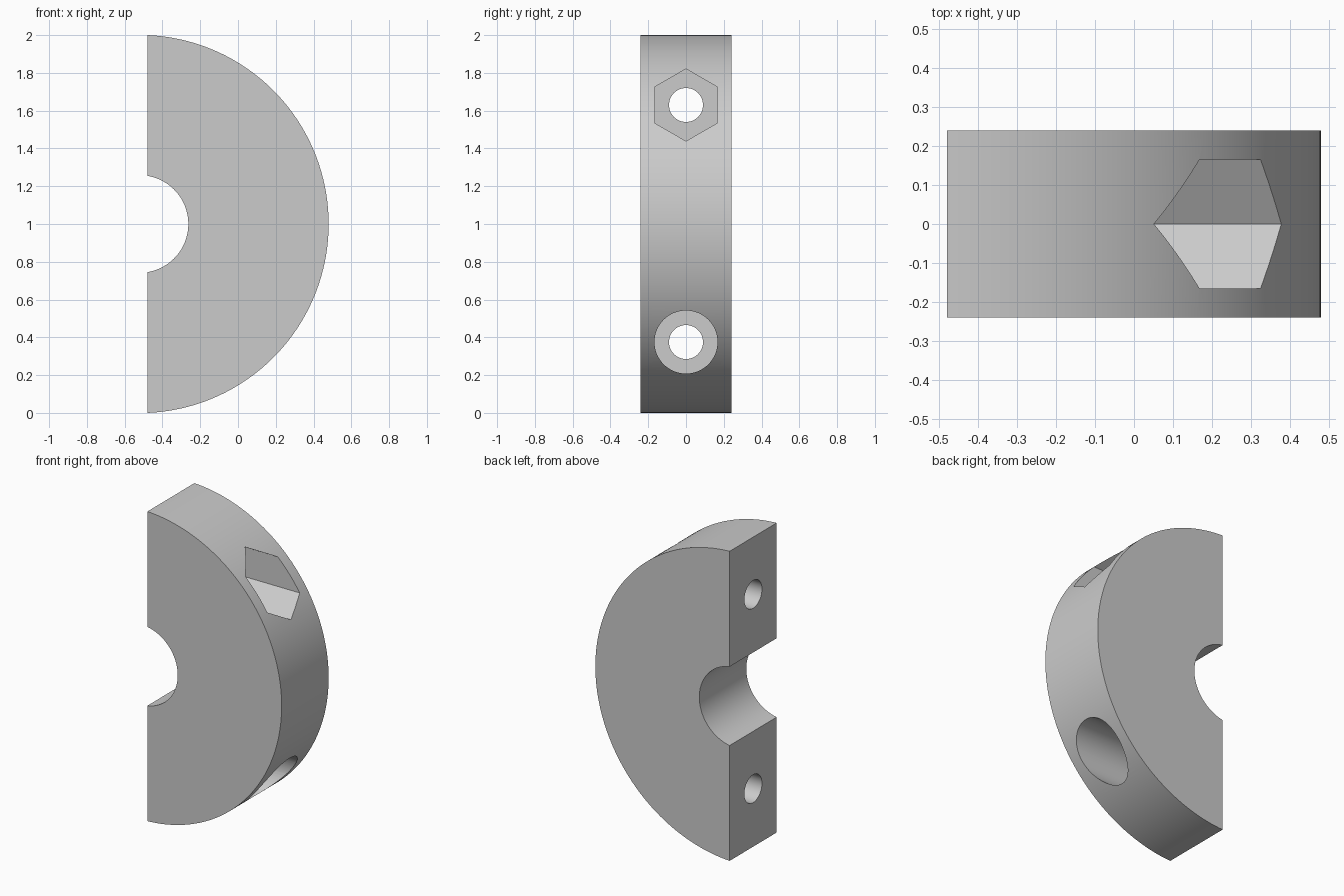
import bpy, bmesh, math

default = bpy.data.objects.get("Cube")
if default:
    bpy.data.objects.remove(default, do_unlink=True)

OUTER, BORE = 1.0008, 0.258
CENTRE_X, CUT_X = -0.521, -0.48
HALF_DEPTH = 0.24
SEAT_X = -0.18           # floor of the nut and bolt head pockets

grey = bpy.data.materials.new("light grey")
grey.use_nodes = True
colour = (0.6, 0.6, 0.6, 1)
grey.diffuse_color = colour
grey.node_tree.nodes["Principled BSDF"].inputs["Base Color"].default_value = colour


def make_object(name, bm):
    bmesh.ops.recalc_face_normals(bm, faces=bm.faces)
    mesh = bpy.data.meshes.new(name)
    bm.to_mesh(mesh)
    bm.free()
    mesh.materials.append(grey)
    obj = bpy.data.objects.new(name, mesh)
    bpy.context.collection.objects.link(obj)
    return obj


def arc(radius, steps):
    """Arc from the lower to the upper end of the flat cut."""
    end = math.acos((CUT_X - CENTRE_X) / radius)
    angles = [end * (2 * i / steps - 1) for i in range(steps + 1)]
    return [(CENTRE_X + radius * math.cos(a), 1 + radius * math.sin(a)) for a in angles]


def extrude_profile(name, points, axis, start, end):
    """Extrude a profile of (x, z) along y, or of (y, z) along x."""
    bm = bmesh.new()
    place = (lambda p: (p[0], start, p[1])) if axis == "y" else (lambda p: (start, p[0], p[1]))
    face = bm.faces.new([bm.verts.new(place(p)) for p in points])
    moved = bmesh.ops.extrude_face_region(bm, geom=[face])["geom"]
    verts = [v for v in moved if isinstance(v, bmesh.types.BMVert)]
    offset = (0, end - start, 0) if axis == "y" else (end - start, 0, 0)
    bmesh.ops.translate(bm, verts=verts, vec=offset)
    return make_object(name, bm)


def polygon(radius, sides, z):
    """Regular polygon in the yz plane with a corner pointing up."""
    return [(radius * math.sin(math.tau * i / sides), z + radius * math.cos(math.tau * i / sides))
            for i in range(sides)]


# Half ring body
body = extrude_profile("half_collar", arc(OUTER, 128) + arc(BORE, 64)[::-1],
                       "y", -HALF_DEPTH, HALF_DEPTH)

# Bolt holes, hexagonal nut pocket and round bolt head pocket
NUT_Z, BOLT_Z = 1.63, 0.375
cutters = [
    extrude_profile("upper_hole", polygon(0.09, 48, NUT_Z), "x", -0.7, 0.8),
    extrude_profile("lower_hole", polygon(0.09, 48, BOLT_Z), "x", -0.7, 0.8),
    extrude_profile("nut_pocket", polygon(0.191, 6, NUT_Z), "x", SEAT_X, 0.8),
    extrude_profile("bolt_head_pocket", polygon(0.167, 64, BOLT_Z), "x", SEAT_X, 0.8),
]

bpy.ops.object.select_all(action="DESELECT")
body.select_set(True)
bpy.context.view_layer.objects.active = body
for cutter in cutters:
    cutter.hide_render = True
    cut = body.modifiers.new(cutter.name, "BOOLEAN")
    cut.operation = "DIFFERENCE"
    cut.solver = "EXACT"
    cut.object = cutter
    bpy.ops.object.modifier_apply(modifier=cut.name)
for cutter in cutters:
    bpy.data.objects.remove(cutter, do_unlink=True)

bpy.ops.object.shade_smooth_by_angle(angle=math.radians(30))
